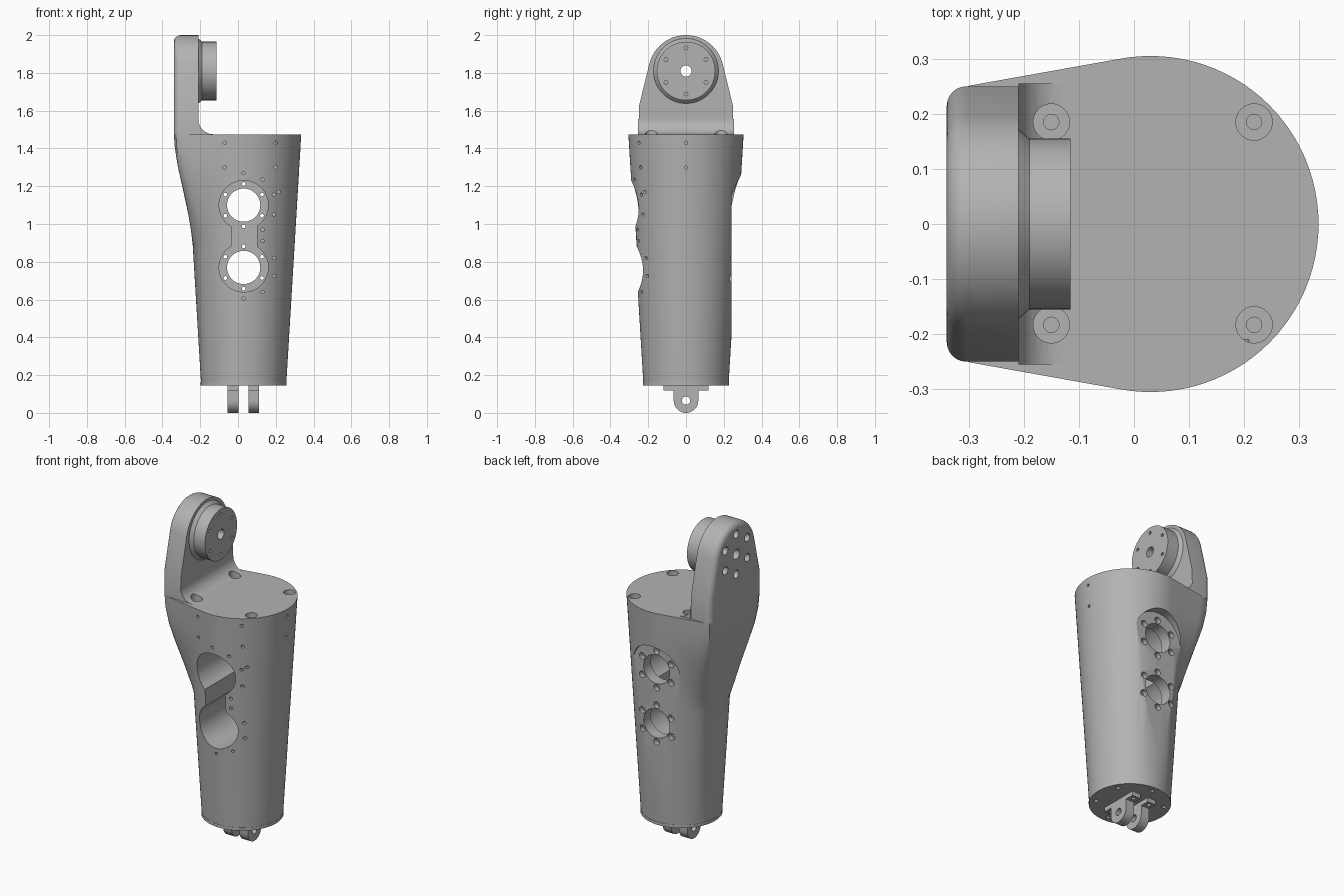
import bpy, bmesh
from math import sin, cos, pi, radians
from mathutils import Vector, Matrix, geometry

if "Cube" in bpy.data.objects:
    bpy.data.objects.remove(bpy.data.objects["Cube"])

grey = bpy.data.materials.new("plain grey")
grey.use_nodes = True
grey.diffuse_color = (0.45, 0.45, 0.45, 1)
grey.node_tree.nodes["Principled BSDF"].inputs["Base Color"].default_value = grey.diffuse_color

CX = 0.03                    # axis of the tapered body
BASE, DECK = 0.145, 1.475    # bottom and top of the body
HUB_Z = 1.81
WINDOWS = (1.1, 0.77)


def finish(name, bm):
    bmesh.ops.recalc_face_normals(bm, faces=bm.faces)
    mesh = bpy.data.meshes.new(name)
    bm.to_mesh(mesh)
    bm.free()
    mesh.materials.append(grey)
    obj = bpy.data.objects.new(name, mesh)
    bpy.context.collection.objects.link(obj)
    return obj


def rod(name, start, end, r1, r2=None, sides=40):
    a, b = Vector(start), Vector(end)
    turn = (b - a).to_track_quat('Z', 'Y').to_matrix().to_4x4()
    bm = bmesh.new()
    bmesh.ops.create_cone(bm, cap_ends=True, segments=sides, radius1=r1,
                          radius2=r1 if r2 is None else r2, depth=(b - a).length,
                          matrix=Matrix.Translation((a + b) / 2) @ turn)
    return finish(name, bm)


def box(name, lo, hi):
    lo, hi = Vector(lo), Vector(hi)
    bm = bmesh.new()
    bmesh.ops.create_cube(bm, size=1, matrix=Matrix.Translation((lo + hi) / 2)
                          @ Matrix.Diagonal((*(hi - lo), 1)))
    return finish(name, bm)


def prism(name, outline, place, step, bevel=None):
    bm = bmesh.new()
    face = bm.faces.new([bm.verts.new(place(*p)) for p in outline])
    out = bmesh.ops.extrude_face_region(bm, geom=[face])
    moved = [v for v in out["geom"] if isinstance(v, bmesh.types.BMVert)]
    bmesh.ops.translate(bm, verts=moved, vec=step)
    if bevel:
        edges = [e for e in bm.edges if all(v in moved for v in e.verts)
                 and any(v.co.z > DECK + 0.01 for v in e.verts)]
        bmesh.ops.bevel(bm, geom=edges, offset=bevel, segments=6, profile=0.5, affect='EDGES')
    return finish(name, bm)


def cut(target, cutters):
    bpy.context.view_layer.objects.active = target
    for c in cutters:
        c.hide_render = True
        mod = target.modifiers.new("cut", 'BOOLEAN')
        mod.operation, mod.solver, mod.object = 'DIFFERENCE', 'EXACT', c
        bpy.ops.object.modifier_apply(modifier=mod.name)


def ring(radius, count=6):
    return [(radius * sin(2 * pi * i / count), radius * cos(2 * pi * i / count)) for i in range(count)]


# Tapered body: round sections that grow a shoulder below the arm
def section(z, shoulder, sides=96):
    r = 0.225 + 0.08 * (z - BASE) / (DECK - BASE)
    pts = [Vector((r * cos(2 * pi * i / sides), r * sin(2 * pi * i / sides))) for i in range(sides)]
    if shoulder:
        x, w, rad = shoulder
        for s in (1, -1):
            for k in range(9):
                a = pi / 2 + k * pi / 16
                pts.append(Vector((x + rad - CX + rad * cos(a), s * (w - rad + rad * sin(a)))))
    hull = [pts[i] for i in geometry.convex_hull_2d(pts)]
    result = []
    for i in range(sides):
        d = Vector((cos(2 * pi * i / sides), sin(2 * pi * i / sides)))
        reach = []
        for p, q in zip(hull, hull[1:] + hull[:1]):
            n = Vector((q.y - p.y, p.x - q.x))
            if n.dot(p) < 0:
                n = -n
            if n.dot(d) > 1e-7:
                reach.append(n.dot(p) / n.dot(d))
        result.append((CX + d.x * min(reach), d.y * min(reach), z))
    return result


levels = [(BASE, None), (0.87, None), (0.89, (-0.238, 0.16, 0.1)), (0.96, (-0.248, 0.18, 0.09)),
          (1.05, (-0.263, 0.2, 0.08)), (1.2, (-0.295, 0.23, 0.06)), (1.3, (-0.318, 0.245, 0.05)),
          (1.4, (-0.334, 0.25, 0.04)), (DECK, (-0.34, 0.25, 0.038))]
bm = bmesh.new()
rows = [[bm.verts.new(p) for p in section(*lv)] for lv in levels]
for low, high in zip(rows, rows[1:]):
    for i in range(len(low)):
        j = (i + 1) % len(low)
        bm.faces.new((low[i], low[j], high[j], high[i]))
bm.faces.new(rows[0][::-1])
bm.faces.new(rows[-1])
body = finish("tapered_body", bm)

# Rear recess, front pocket and motor windows
cutters = [rod("cutter", (CX, 0.24, 1.1), (CX, 0.5, 1.1), 0.16, sides=64),
           box("cutter", (CX - 0.16, 0.24, 0.38), (CX + 0.16, 0.5, 1.1)),
           box("cutter", (-0.035, -0.5, 0.77), (0.1, 0.17, 1.1))]
for z in WINDOWS:
    cutters.append(rod("cutter", (CX, -0.5, z), (CX, 0.17, z), 0.13, sides=64))
    cutters.append(rod("cutter", (CX, 0.1, z), (CX, 0.5, z), 0.088, sides=48))
    for dx, dz in ring(0.112):
        cutters.append(rod("cutter", (CX + dx, 0.1, z + dz), (CX + dx, 0.3, z + dz), 0.01, sides=12))
        cutters.append(rod("cutter", (CX + dx, 0.21, z + dz), (CX + dx, 0.3, z + dz), 0.02, sides=20))

# Small screw holes on the front and on the left side
screws = [(0.03, 1.27), (0.13, 1.235), (0.19, 1.155), (0.215, 1.17), (0.19, 1.05), (0.13, 0.97),
          (0.13, 0.91), (0.19, 0.82), (0.19, 0.725), (0.13, 0.64), (0.03, 0.605)]
screws += [(x, z) for x in (-0.07, 0.2) for z in (1.43, 1.3)]
for x, z in screws:
    r = 0.225 + 0.06 * (z - BASE)
    y = -(r * r - (x - CX) ** 2) ** 0.5
    cutters.append(rod("cutter", (x, y - 0.06, z), (x, y + 0.04, z), 0.009, sides=12))
for z in (1.43, 1.3):
    cutters.append(rod("cutter", (0.27, 0, z), (0.4, 0, z), 0.009, sides=12))

# Screw holes around the bottom rim
for dx, dy in ring(0.19):
    cutters.append(rod("cutter", (CX + dx, dy, 0.1), (CX + dx, dy, 0.19), 0.012, sides=12))

# Counterbored holes in the deck
deck = []
for x in (-0.15, 0.218):
    for y in (-0.183, 0.185):
        deck.append(rod("cutter", (x, y, 1.43), (x, y, 1.6), 0.033, sides=32))
        deck.append(rod("cutter", (x, y, 1.36), (x, y, 1.5), 0.014, sides=16))
cut(body, cutters + deck)

# Upright arm with a rounded head and a softened outer edge
arc = [(0.2 * cos(radians(a)), 1.8 + 0.2 * sin(radians(a))) for a in range(15, 166, 6)]
outline = [(-0.25, DECK), (0.25, DECK), (0.25, 1.62)] + arc + [(-0.25, 1.62)]
arm = prism("upright_arm", outline, lambda y, z: (-0.21, y, z), (-0.13, 0, 0), bevel=0.036)

# Concave fillet from arm to deck
curve = [(-0.13 - 0.08 * sin(radians(a)), 1.555 - 0.08 * cos(radians(a))) for a in range(0, 91, 9)]
fillet = prism("arm_fillet", [(-0.21, DECK)] + curve,
               lambda x, z: (x, -0.255, z), (0, 0.51, 0))
cut(fillet, deck)

# Joint hub with a flared root
hub = rod("joint_hub", (-0.21, 0, HUB_Z), (-0.115, 0, HUB_Z), 0.155, sides=64)
flare = rod("hub_flare", (-0.21, 0, HUB_Z), (-0.19, 0, HUB_Z), 0.172, 0.155, sides=64)
bore = rod("cutter", (-0.5, 0, HUB_Z), (0, 0, HUB_Z), 0.03, sides=32)
hub_cuts, arm_cuts = [bore], [bore]
for dy, dz in ring(0.122):
    hub_cuts.append(rod("cutter", (-0.16, dy, HUB_Z + dz), (0, dy, HUB_Z + dz), 0.01, sides=12))
    arm_cuts.append(rod("cutter", (-0.5, dy, HUB_Z + dz), (-0.25, dy, HUB_Z + dz), 0.024, sides=20))
cut(hub, hub_cuts)
cut(flare, [bore])
cut(arm, arm_cuts)

# Thin end cap
rod("end_cap", (CX, 0, BASE), (CX, 0, 0.163), 0.2275, sides=96)
cap = bpy.data.objects["end_cap"]
cut(cap, [c for c in cutters if max(v.co.z for v in c.data.vertices) < 0.2])

# Clevis: two lugs with feet
tongue = [(0.065 * cos(radians(a)), 0.065 + 0.065 * sin(radians(a))) for a in range(180, 361, 9)]
shape = tongue + [(0.065, 0.118), (0.12, 0.118), (0.12, BASE), (-0.12, BASE), (-0.12, 0.118), (-0.065, 0.118)]
pin = rod("cutter", (-0.3, 0, 0.065), (0.3, 0, 0.065), 0.022, sides=24)
all_cutters = set(cutters + deck + hub_cuts + arm_cuts + [pin])
for name, x in (("right_lug", -0.055), ("left_lug", 0.055)):
    lug = prism(name, shape, lambda y, z: (x, y, z), (0.057, 0, 0))
    bolts = [rod("cutter", (x + 0.028, s * 0.095, 0), (x + 0.028, s * 0.095, 0.14), 0.012, sides=12)
             for s in (-1, 1)]
    cut(lug, [pin] + bolts)
    all_cutters.update(bolts)

# Remove the cutters and shade the parts
for c in all_cutters:
    bpy.data.objects.remove(c)
for obj in [o for o in bpy.context.collection.objects if o.type == 'MESH']:
    bpy.ops.object.select_all(action='DESELECT')
    obj.select_set(True)
    bpy.context.view_layer.objects.active = obj
    bpy.ops.object.shade_smooth_by_angle(angle=radians(30))
